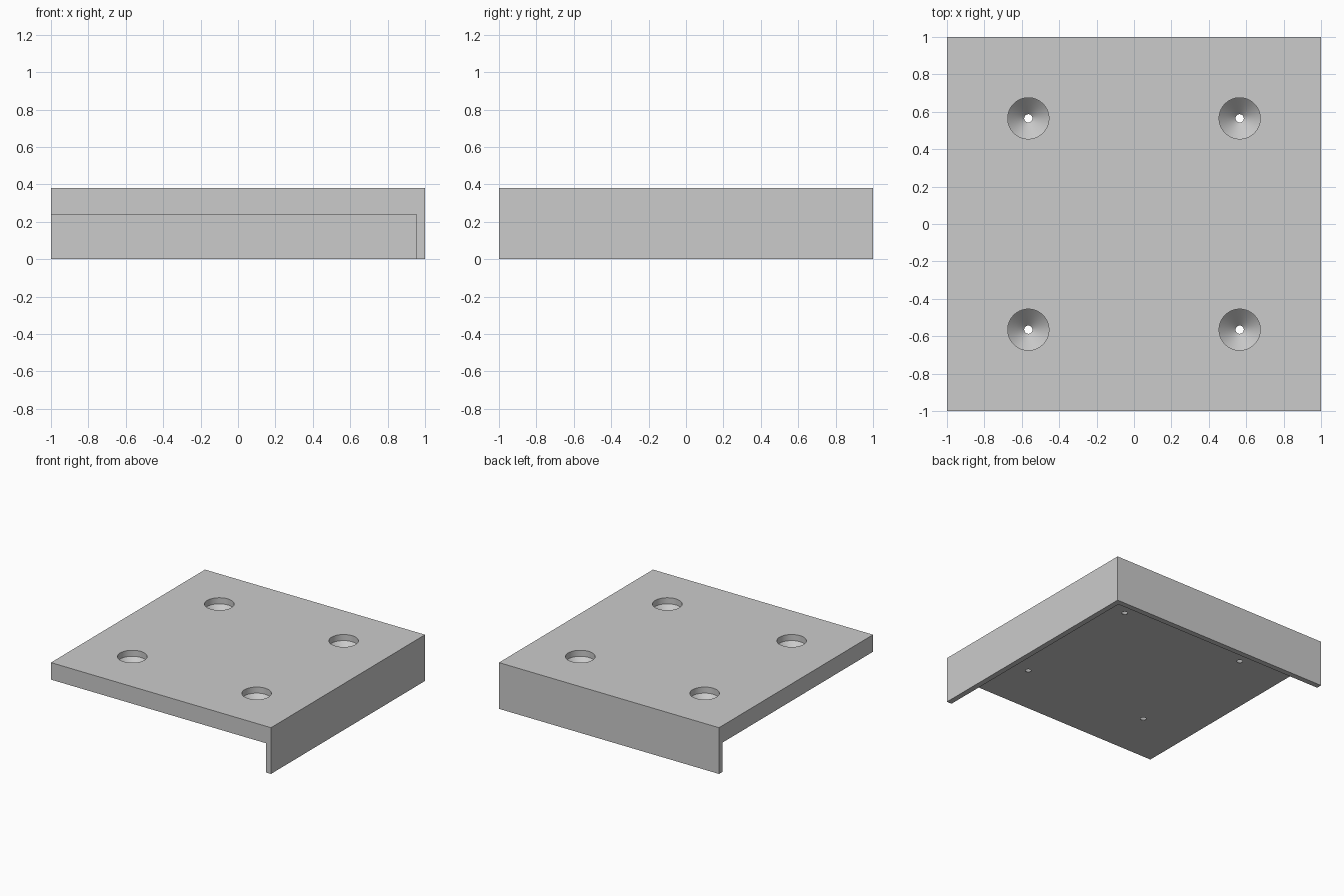
import bpy
import bmesh
import math
from mathutils import Matrix, Vector

old = bpy.data.objects.get("Cube")
if old:
    bpy.data.objects.remove(old, do_unlink=True)

HEIGHT = 0.38        # overall height
UNDERSIDE = 0.24     # underside of the plate
WALL = 0.045         # thickness of the two skirts
HOLE = 0.565         # hole offset from the centre
BORE_R, PIN_R = 0.11, 0.022
BORE_DEPTH = 0.05    # straight part above the cone

grey = bpy.data.materials.new("light grey")
grey.use_nodes = True
colour = (0.6, 0.6, 0.6, 1)
grey.diffuse_color = colour
grey.node_tree.nodes["Principled BSDF"].inputs["Base Color"].default_value = colour


def make_object(name, bm):
    bmesh.ops.recalc_face_normals(bm, faces=bm.faces)
    mesh = bpy.data.meshes.new(name)
    bm.to_mesh(mesh)
    bm.free()
    mesh.materials.append(grey)
    obj = bpy.data.objects.new(name, mesh)
    bpy.context.collection.objects.link(obj)
    return obj


def box(name, low, high):
    low, high = Vector(low), Vector(high)
    bm = bmesh.new()
    bmesh.ops.create_cube(bm, size=1, matrix=Matrix.Translation((low + high) / 2)
                          @ Matrix.Diagonal((*(high - low), 1)))
    return make_object(name, bm)


def countersink(name, x, y, sides=64):
    """Closed lathe: straight bore, cone, then a narrow through hole."""
    cone_top = HEIGHT - BORE_DEPTH
    cone_end = cone_top - (BORE_R - PIN_R)
    profile = [(BORE_R, HEIGHT + 0.1), (BORE_R, cone_top),
               (PIN_R, cone_end), (PIN_R, UNDERSIDE - 0.1)]
    bm = bmesh.new()
    rings = []
    for r, z in profile:
        angles = [math.tau * i / sides for i in range(sides)]
        rings.append([bm.verts.new((x + r * math.cos(a), y + r * math.sin(a), z))
                      for a in angles])
    for upper, lower in zip(rings, rings[1:]):
        for i in range(sides):
            j = (i + 1) % sides
            bm.faces.new((upper[i], upper[j], lower[j], lower[i]))
    bm.faces.new(rings[0])
    bm.faces.new(rings[-1])
    return make_object(name, bm)


# Plate with skirts along the +x and +y edges
plate = box("corner_plate", (-1, -1, 0), (1, 1, HEIGHT))

# Hollow below the plate, open to the front and the -x side
cutters = [box("underside_cutter", (-1.2, -1.2, -0.2), (1 - WALL, 1 - WALL, UNDERSIDE))]

# Four countersunk screw holes
for sx in (-1, 1):
    for sy in (-1, 1):
        cutters.append(countersink("screw_hole_cutter", sx * HOLE, sy * HOLE))

for cutter in cutters:
    cutter.hide_render = True
    mod = plate.modifiers.new("cut", "BOOLEAN")
    mod.operation = "DIFFERENCE"
    mod.solver = "EXACT"
    mod.object = cutter

# Bake the cuts and drop the cutters
bpy.context.view_layer.update()
depsgraph = bpy.context.evaluated_depsgraph_get()
baked = bpy.data.meshes.new_from_object(plate.evaluated_get(depsgraph))
plate.modifiers.clear()
plate.data = baked
baked.name = "corner_plate"
baked.materials.clear()
baked.materials.append(grey)
for face in baked.polygons:
    face.material_index = 0
for cutter in cutters:
    bpy.data.objects.remove(cutter, do_unlink=True)

# Round holes, crisp edges
bpy.ops.object.select_all(action="DESELECT")
plate.select_set(True)
bpy.context.view_layer.objects.active = plate
bpy.ops.object.shade_smooth_by_angle(angle=math.radians(30))
